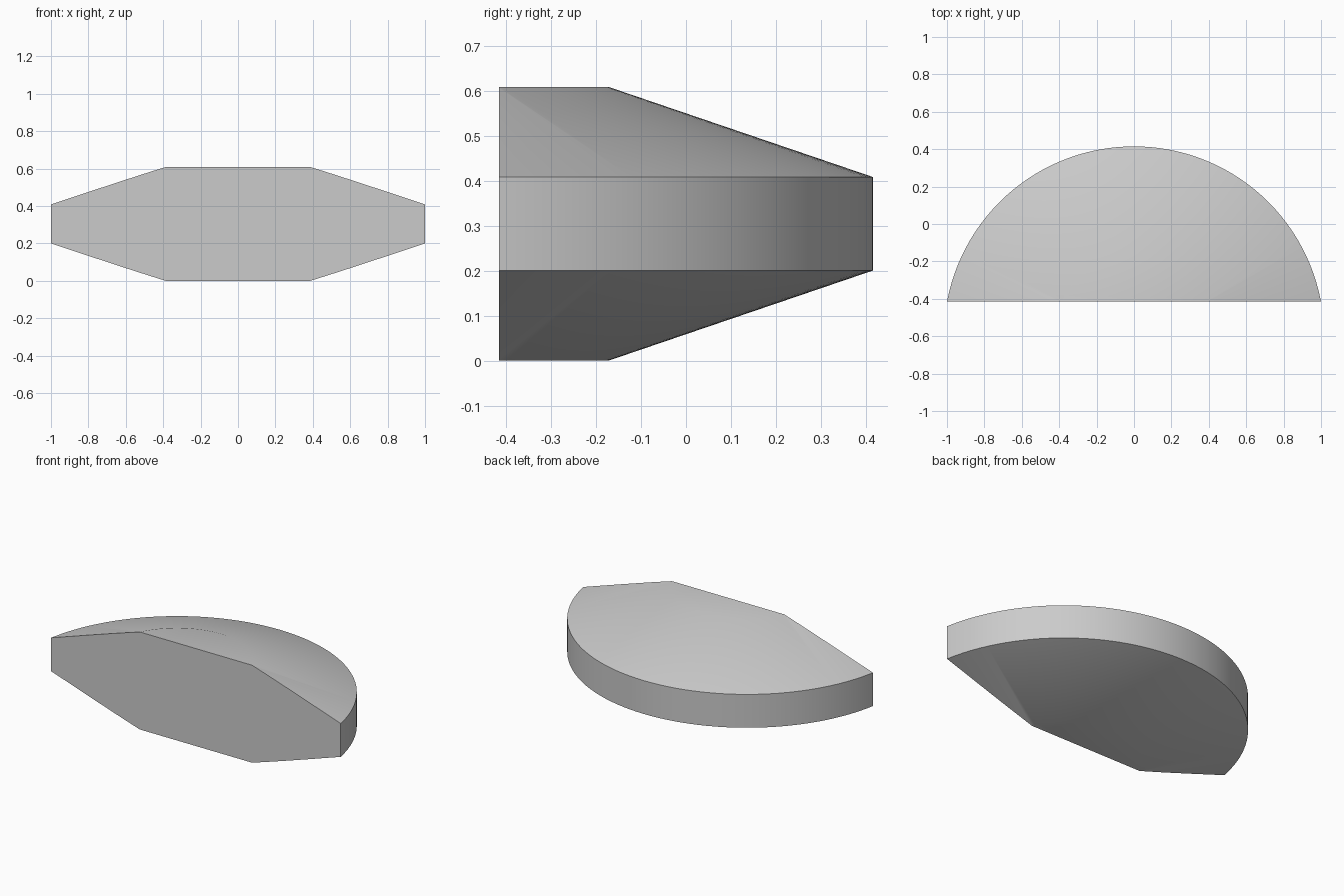
import bpy, bmesh, math
from mathutils import Matrix, Vector

cube = bpy.data.objects.get("Cube")
if cube:
    bpy.data.objects.remove(cube, do_unlink=True)

# Plain grey material
grey = bpy.data.materials.new("plain_grey")
grey.use_nodes = True
grey.diffuse_color = (0.6, 0.6, 0.6, 1)
grey.node_tree.nodes["Principled BSDF"].inputs["Base Color"].default_value = (0.6, 0.6, 0.6, 1)

# Round disc with coned top and bottom, sliced flat at the front
FRONT_Y, CENTRE_Y = -0.415, -0.602
RIM, CAP, SIDES = 1.017, 0.43, 128
PROFILE = [(CAP, 0), (RIM, 0.2), (RIM, 0.408), (CAP, 0.608)]

bm = bmesh.new()
rings = []
for radius, z in PROFILE:
    place = Matrix.Translation((0, CENTRE_Y, z))
    rings.append(bmesh.ops.create_circle(bm, segments=SIDES, radius=radius, matrix=place)["verts"])
for low, high in zip(rings, rings[1:]):
    for i in range(SIDES):
        j = (i + 1) % SIDES
        bm.faces.new((low[i], low[j], high[j], high[i]))
bm.faces.new(rings[0])
bm.faces.new(rings[-1])

# Cut away the front and close it with a flat face
cut = bmesh.ops.bisect_plane(bm, geom=bm.verts[:] + bm.edges[:] + bm.faces[:],
                             plane_co=Vector((0, FRONT_Y, 0)), plane_no=Vector((0, -1, 0)),
                             clear_outer=True)
edges = [e for e in cut["geom_cut"] if isinstance(e, bmesh.types.BMEdge)]
bmesh.ops.contextual_create(bm, geom=edges)
bmesh.ops.recalc_face_normals(bm, faces=bm.faces[:])

mesh = bpy.data.meshes.new("half_disc")
bm.to_mesh(mesh)
bm.free()
mesh.materials.append(grey)
disc = bpy.data.objects.new("half_disc", mesh)
bpy.context.collection.objects.link(disc)

# Smooth curved sides, sharp rims
bpy.ops.object.select_all(action='DESELECT')
disc.select_set(True)
bpy.context.view_layer.objects.active = disc
bpy.ops.object.shade_smooth_by_angle(angle=math.radians(30))
